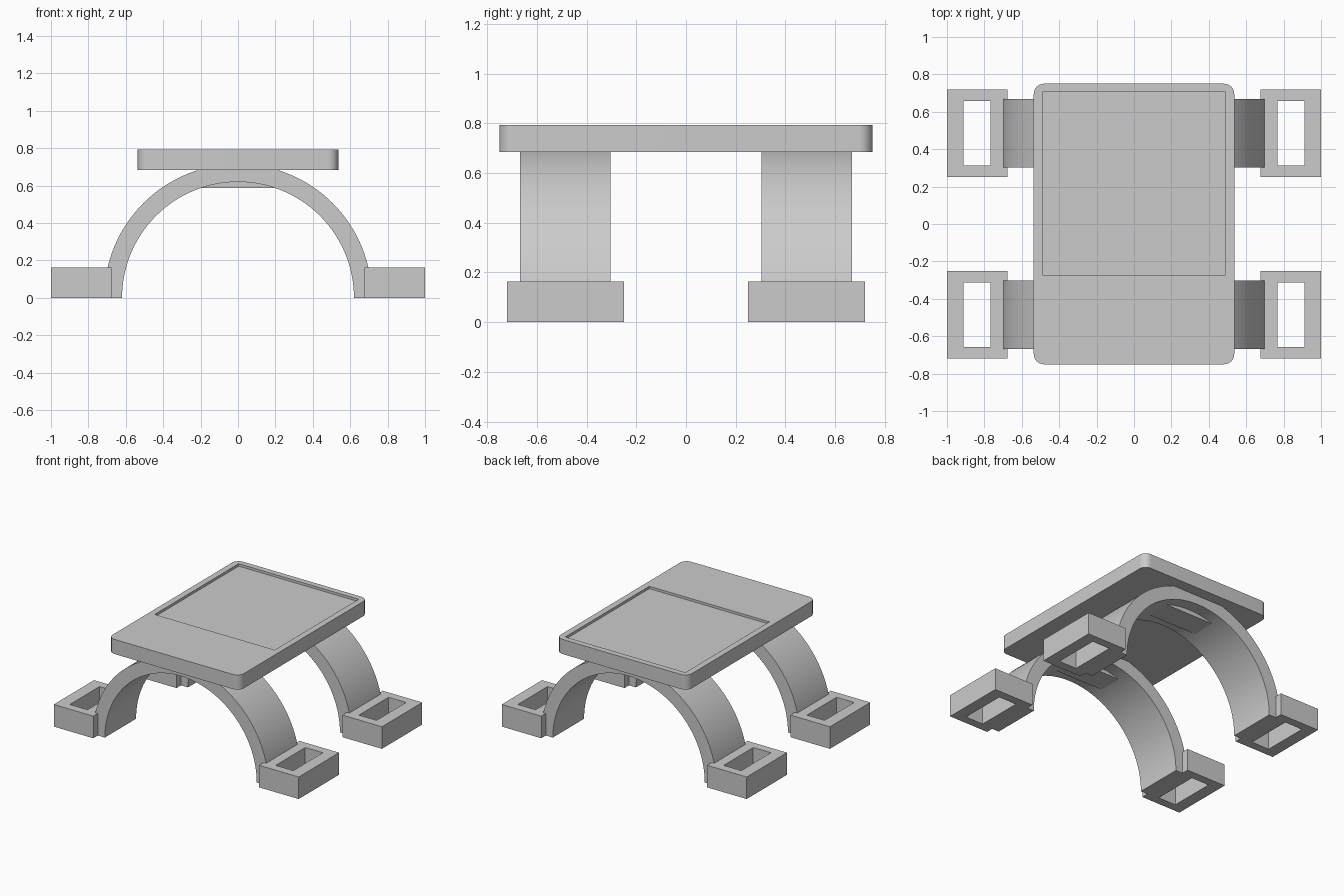
import bpy
import bmesh
from math import cos, sin, pi, radians

cube = bpy.data.objects.get("Cube")
if cube:
    bpy.data.objects.remove(cube, do_unlink=True)

grey = bpy.data.materials.new("plain grey")
grey.use_nodes = True
GREY = (0.6, 0.6, 0.6, 1)
grey.diffuse_color = GREY
grey.node_tree.nodes["Principled BSDF"].inputs["Base Color"].default_value = GREY


def finish(name, bm):
    bmesh.ops.recalc_face_normals(bm, faces=bm.faces[:])
    mesh = bpy.data.meshes.new(name)
    bm.to_mesh(mesh)
    bm.free()
    mesh.materials.append(grey)
    obj = bpy.data.objects.new(name, mesh)
    bpy.context.collection.objects.link(obj)
    return obj


def activate(obj):
    bpy.ops.object.select_all(action='DESELECT')
    obj.select_set(True)
    bpy.context.view_layer.objects.active = obj


def box(name, x, y, z, corner=0):
    """Box from (low, high) ranges, with optional rounded upright edges."""
    bm = bmesh.new()
    bmesh.ops.create_cube(bm, size=1)
    for v in bm.verts:
        for i, (low, high) in enumerate((x, y, z)):
            v.co[i] = high if v.co[i] > 0 else low
    if corner:
        upright = [e for e in bm.edges
                   if abs(e.verts[0].co.z - e.verts[1].co.z) > 0.01]
        bmesh.ops.bevel(bm, geom=upright, offset=corner, segments=10,
                        profile=0.5, affect='EDGES')
    return finish(name, bm)


def cut(obj, x, y, z):
    cutter = box("cutter", x, y, z)
    cutter.hide_render = True
    mod = obj.modifiers.new("cut", 'BOOLEAN')
    mod.operation = 'DIFFERENCE'
    mod.solver = 'EXACT'
    mod.object = cutter
    activate(obj)
    bpy.ops.object.modifier_apply(modifier=mod.name)
    bpy.data.objects.remove(cutter, do_unlink=True)


def smooth(obj):
    activate(obj)
    bpy.ops.object.shade_smooth_by_angle(angle=radians(30))


def arch(name, inner, outer, y, steps=64):
    """Half ring standing on the ground, extruded along y."""
    bm = bmesh.new()
    rows = []
    for i in range(steps + 1):
        a = pi * i / steps
        rows.append([bm.verts.new((r * cos(a), depth, r * sin(a)))
                     for r, depth in ((inner, y[0]), (outer, y[0]),
                                      (outer, y[1]), (inner, y[1]))])
    for a, b in zip(rows, rows[1:]):
        for k in range(4):
            n = (k + 1) % 4
            bm.faces.new((a[k], a[n], b[n], b[k]))
    bm.faces.new(rows[0])
    bm.faces.new(rows[-1])
    return finish(name, bm)


# Table plate with a shallow rectangular recess
plate = box("top_plate", (-0.536, 0.536), (-0.75, 0.75), (0.685, 0.793), corner=0.055)
cut(plate, (-0.49, 0.49), (-0.272, 0.707), (0.775, 0.9))
smooth(plate)

for end, s in (("front", -1), ("back", 1)):
    def span(a, b):
        return tuple(sorted((s * a, s * b)))

    # Arched leg and the mounting block under its crown
    smooth(arch(end + "_arch", 0.62, 0.716, span(0.303, 0.667)))
    box(end + "_mounting_block", (-0.2, 0.2), span(0.395, 0.575), (0.587, 0.70))

    # Hollow feet at both sides
    for side, m in (("right", -1), ("left", 1)):
        def across(a, b):
            return tuple(sorted((m * a, m * b)))
        foot = box(f"{end}_{side}_foot", across(0.677, 1.0), span(0.25, 0.72), (0, 0.163))
        cut(foot, across(0.768, 0.912), span(0.313, 0.658), (-0.1, 0.3))
